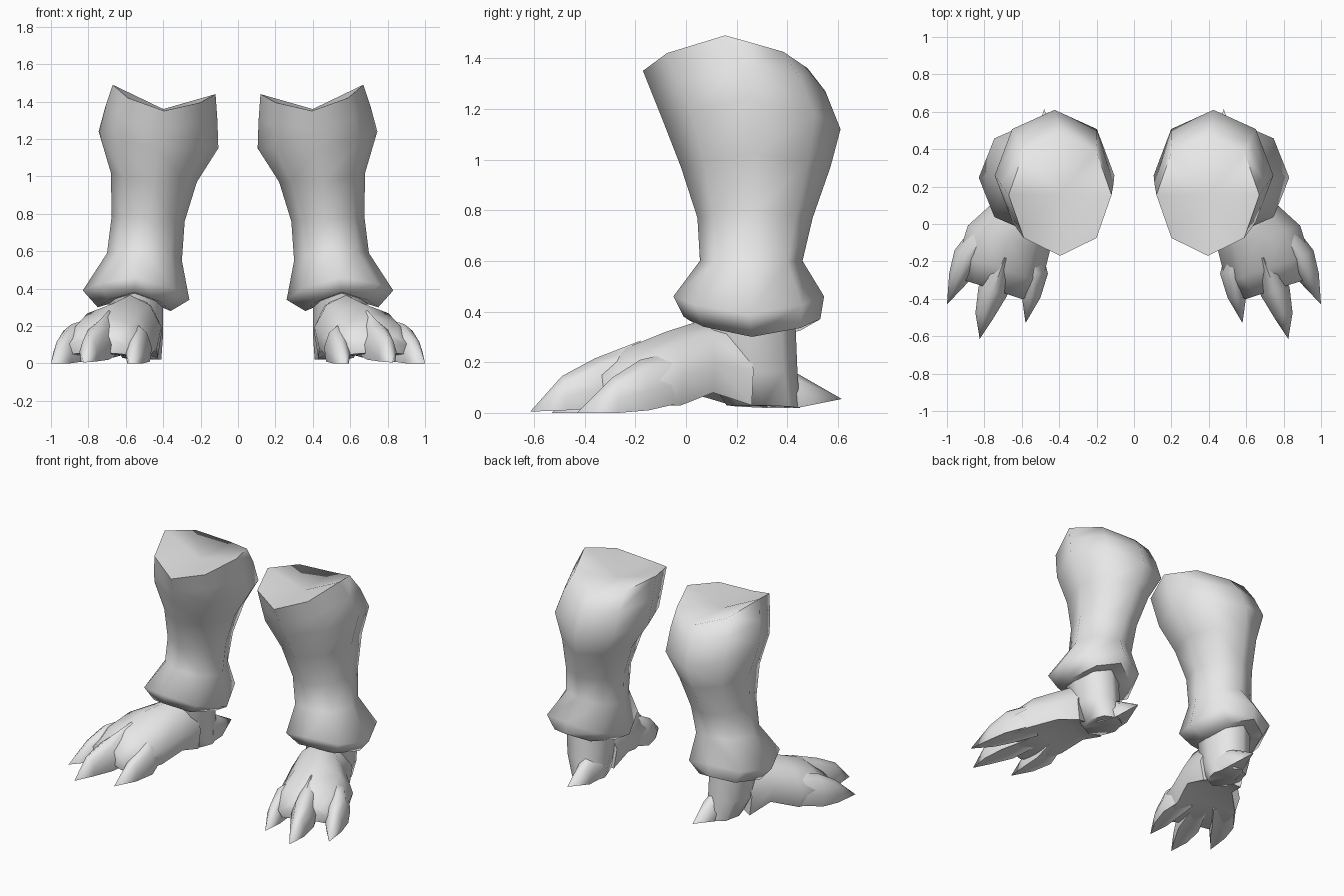
import bpy
import bmesh
import math

if "Cube" in bpy.data.objects:
    bpy.data.objects.remove(bpy.data.objects["Cube"])

hide = bpy.data.materials.new("plain_grey")
hide.diffuse_color = (0.8, 0.8, 0.8, 1)
hide.use_nodes = True
hide.node_tree.nodes["Principled BSDF"].inputs["Base Color"].default_value = hide.diffuse_color


def loft(name, rings, start=None, end=None):
    """Skin rings of equal point count, close the ends, mirror to the other leg."""
    bm = bmesh.new()
    rows = [[bm.verts.new(p) for p in ring] for ring in rings]
    n = len(rows[0])
    for a, b in zip(rows, rows[1:]):
        for i in range(n):
            j = (i + 1) % n
            bm.faces.new((a[i], a[j], b[j], b[i]))
    for row, tip in ((rows[0], start), (rows[-1], end)):
        if tip:
            c = bm.verts.new(tip)
            for i in range(n):
                bm.faces.new((row[i], row[(i + 1) % n], c))
        else:
            bm.faces.new(row)
    bmesh.ops.recalc_face_normals(bm, faces=bm.faces)
    mesh = bpy.data.meshes.new(name)
    bm.to_mesh(mesh)
    bm.free()
    mesh.materials.append(hide)
    ob = bpy.data.objects.new(name, mesh)
    bpy.context.collection.objects.link(ob)
    bpy.ops.object.select_all(action='DESELECT')
    ob.select_set(True)
    bpy.context.view_layer.objects.active = ob
    bpy.ops.object.shade_smooth_by_angle(angle=math.radians(70))
    mod = ob.modifiers.new("other_leg", 'MIRROR')
    mod.use_mirror_merge = False
    return ob


def girth(x_in, x_out, y_front, y_back, z_front, z_out, z_back, z_in):
    """Eight-sided ring around the leg with its own height on each side."""
    zs = (z_front, z_out, z_back, z_in)
    pts = []
    for i in range(8):
        a = math.radians(45 * i)
        z = (zs[i // 2] + zs[(i + 1) // 2 % 4]) / 2
        pts.append(((x_in + x_out) / 2 + (x_out - x_in) / 2 * math.sin(a),
                    (y_front + y_back) / 2 - (y_back - y_front) / 2 * math.cos(a), z))
    return pts


# Domed cross-section: sideways fraction, height fraction
DOME = ((-0.85, 0), (0, 0.1), (0.85, 0), (1, 0.4), (0.62, 0.82), (0, 1), (-0.62, 0.82), (-1, 0.4))


def section(x, y, half, z_top, z_bot, side):
    return [(x + side[0] * half * u, y + side[1] * half * u, z_bot + (z_top - z_bot) * v)
            for u, v in DOME]


# Calf with flared cuff, pinched above the ankle and saddle-shaped on top
loft("calf", [
    girth(0.36, 0.75, -0.01, 0.53, 0.38, 0.30, 0.37, 0.28),
    girth(0.26, 0.83, -0.05, 0.545, 0.46, 0.39, 0.46, 0.34),
    girth(0.30, 0.70, 0.055, 0.46, 0.60, 0.59, 0.60, 0.55),
    girth(0.285, 0.675, 0.045, 0.50, 0.77, 0.79, 0.77, 0.76),
    girth(0.22, 0.68, -0.02, 0.57, 0.97, 1.02, 0.97, 0.97),
    girth(0.105, 0.745, -0.09, 0.61, 1.15, 1.24, 1.12, 1.15),
    girth(0.11, 0.71, -0.13, 0.55, 1.25, 1.37, 1.27, 1.30),
    girth(0.12, 0.67, -0.17, 0.48, 1.35, 1.49, 1.36, 1.44),
], start=(0.55, 0.25, 0.36), end=(0.40, 0.16, 1.36))

# Ankle block
loft("ankle", [
    girth(0.41, 0.62, 0.16, 0.45, 0.03, 0.03, 0.02, 0.02),
    girth(0.40, 0.68, 0.08, 0.44, 0.16, 0.16, 0.16, 0.16),
    girth(0.40, 0.70, 0.04, 0.43, 0.40, 0.40, 0.40, 0.40),
])

# Spur behind the heel
loft("heel_spur", [
    section(0.50, 0.32, 0.09, 0.22, 0.02, (1, 0)),
    section(0.48, 0.44, 0.06, 0.155, 0.02, (1, 0)),
], end=(0.48, 0.615, 0.055))

# Foot turned outward
ACROSS = (0.95, 0.31)
loft("foot", [
    section(0.55, 0.22, 0.15, 0.37, 0.03, ACROSS),
    section(0.58, 0.06, 0.18, 0.365, 0.08, ACROSS),
    section(0.67, -0.08, 0.23, 0.32, 0.03, ACROSS),
    section(0.715, -0.24, 0.235, 0.255, 0.03, ACROSS),
    section(0.755, -0.35, 0.17, 0.16, 0.05, ACROSS),
])

# Three pointed toes: stations (x, y, half width, top, bottom), then tip
TOES = {
    "inner_toe": ([(0.55, -0.14, 0.06, 0.22, 0.04), (0.53, -0.26, 0.07, 0.20, 0.01),
                   (0.55, -0.39, 0.05, 0.13, 0.0)], (0.58, -0.53, 0.0)),
    "middle_toe": ([(0.69, -0.18, 0.06, 0.285, 0.05), (0.755, -0.36, 0.08, 0.215, 0.02),
                    (0.80, -0.49, 0.05, 0.145, 0.01)], (0.825, -0.615, 0.005)),
    "outer_toe": ([(0.79, -0.05, 0.08, 0.24, 0.04), (0.89, -0.18, 0.08, 0.21, 0.01),
                   (0.94, -0.29, 0.055, 0.14, 0.0)], (1.0, -0.43, 0.0)),
}
for toe, (stations, tip) in TOES.items():
    dx, dy = tip[0] - stations[0][0], tip[1] - stations[0][1]
    length = math.hypot(dx, dy)
    side = (-dy / length, dx / length)
    loft(toe, [section(*s, side) for s in stations], end=tip)
